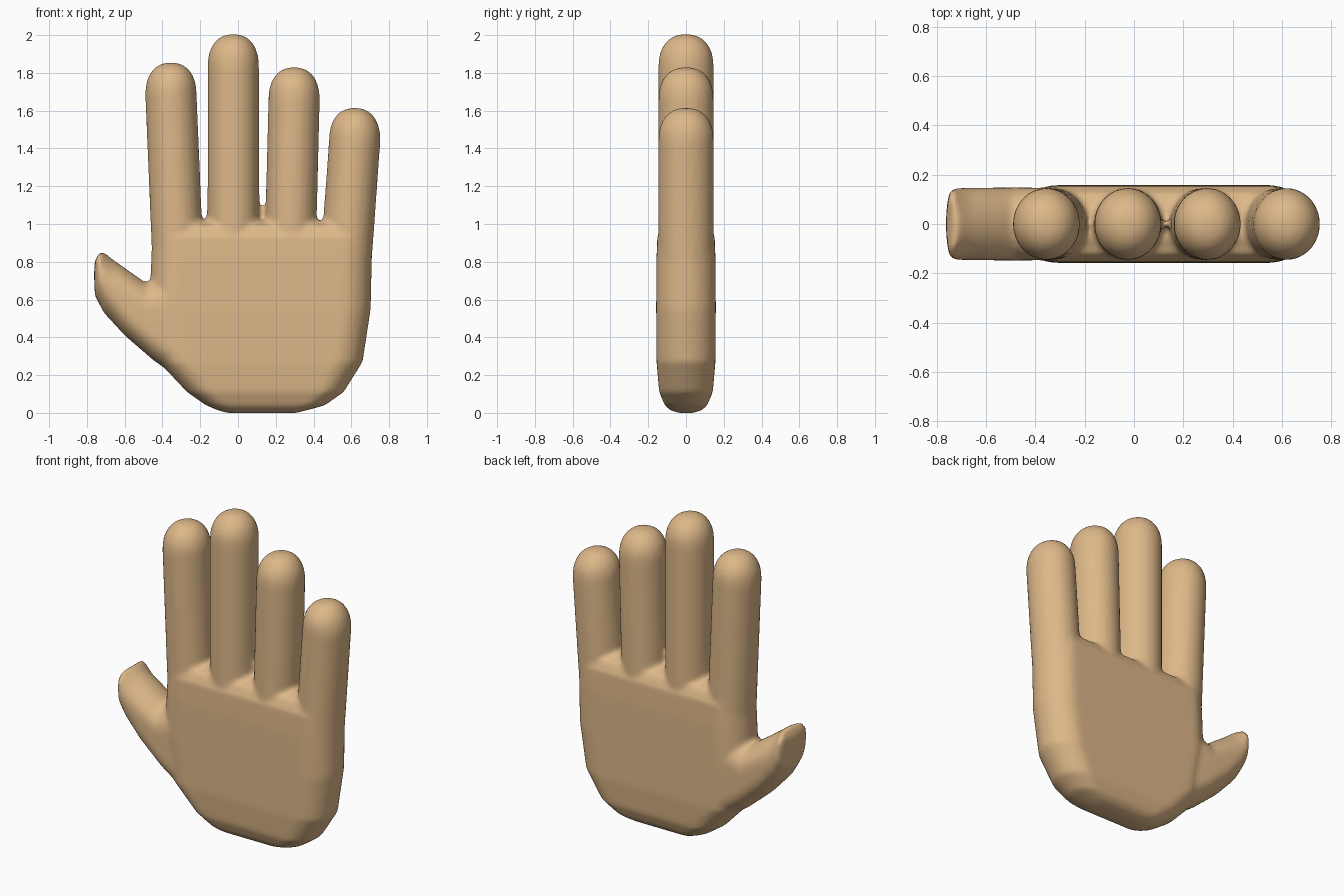
import bpy, bmesh, math
from mathutils import Vector

if "Cube" in bpy.data.objects:
    bpy.data.objects.remove(bpy.data.objects["Cube"])

skin = bpy.data.materials.new("tan skin")
skin.diffuse_color = (0.73, 0.48, 0.25, 1)
skin.use_nodes = True
skin.node_tree.nodes["Principled BSDF"].inputs["Base Color"].default_value = skin.diffuse_color

bm = bmesh.new()
N = 48


def loft(rings):
    """Skin a closed body over stadium sections: (x0, z0, x1, z1, half_depth)."""
    loops = []
    for x0, z0, x1, z1, hy in rings:
        a, b = Vector((x0, 0, z0)), Vector((x1, 0, z1))
        mid, half = (a + b) / 2, (b - a).length / 2
        axis = (b - a).normalized()
        cap = min(hy, half)
        loop = []
        for i in range(N):
            t = 2 * math.pi * (i + 0.5) / N
            c, s = math.cos(t), math.sin(t)
            along = math.copysign(half - cap, c) + cap * c
            loop.append(bm.verts.new(mid + axis * along + Vector((0, hy * s, 0))))
        loops.append(loop)
    for lo, hi in zip(loops, loops[1:]):
        for i in range(N):
            j = (i + 1) % N
            bm.faces.new((lo[i], lo[j], hi[j], hi[i]))
    bm.faces.new(loops[0][::-1])
    bm.faces.new(loops[-1])


# Palm: horizontal sections (z, left, right, half depth)
palm = [(0.0, -0.06, 0.31, 0.04), (0.015, -0.11, 0.37, 0.085),
        (0.04, -0.17, 0.46, 0.112), (0.11, -0.27, 0.56, 0.142),
        (0.27, -0.42, 0.66, 0.156), (0.55, -0.47, 0.703, 0.158),
        (0.80, -0.46, 0.708, 0.157), (0.93, -0.455, 0.71, 0.152),
        (0.99, -0.455, 0.71, 0.125), (1.015, -0.43, 0.69, 0.06)]
loft([(l, z, r, z, d) for z, l, r, d in palm])

# Thumb: sections leaning outward to a flattened tip
loft([(-0.22, 0.12, -0.30, 0.74, 0.145), (-0.45, 0.28, -0.49, 0.69, 0.148),
      (-0.60, 0.41, -0.60, 0.768, 0.147), (-0.71, 0.53, -0.66, 0.81, 0.147),
      (-0.758, 0.62, -0.695, 0.838, 0.146), (-0.762, 0.72, -0.715, 0.853, 0.138),
      (-0.760, 0.80, -0.728, 0.858, 0.115)])


# Fingers: shaft from base centre to tip centre, with a blunt dome
def finger(base_x, tip_x, top):
    r, d, h, base_z = 0.136, 0.146, 0.17, 0.8
    rings = [(base_x, base_z, 1.0), (tip_x, top - h, 1.0)]
    for k in range(1, 9):
        a = math.pi / 2 * k / 8.4
        rings.append((tip_x, top - h + h * math.sin(a) ** 0.9, math.cos(a) ** 0.85))
    loft([(x - r * s, z, x + r * s, z, d * s) for x, z, s in rings])


for base_x, tip_x, top in ((-0.318, -0.355, 1.855), (-0.025, -0.025, 2.005),
                           (0.275, 0.297, 1.83), (0.572, 0.618, 1.615)):
    finger(base_x, tip_x, top)

bmesh.ops.recalc_face_normals(bm, faces=bm.faces)
mesh = bpy.data.meshes.new("hand")
bm.to_mesh(mesh)
bm.free()
hand = bpy.data.objects.new("hand", mesh)
bpy.context.collection.objects.link(hand)
mesh.materials.append(skin)

# Fuse palm, thumb and fingers into one soft skin
fuse = hand.modifiers.new("fuse", 'REMESH')
fuse.mode = 'VOXEL'
fuse.voxel_size = 0.015
fuse.use_smooth_shade = True
soft = hand.modifiers.new("soften", 'SMOOTH')
soft.factor = 0.5
soft.iterations = 5
bpy.context.view_layer.objects.active = hand
hand.select_set(True)
for name in ("fuse", "soften"):
    bpy.ops.object.modifier_apply(modifier=name)
bpy.ops.object.shade_smooth()
